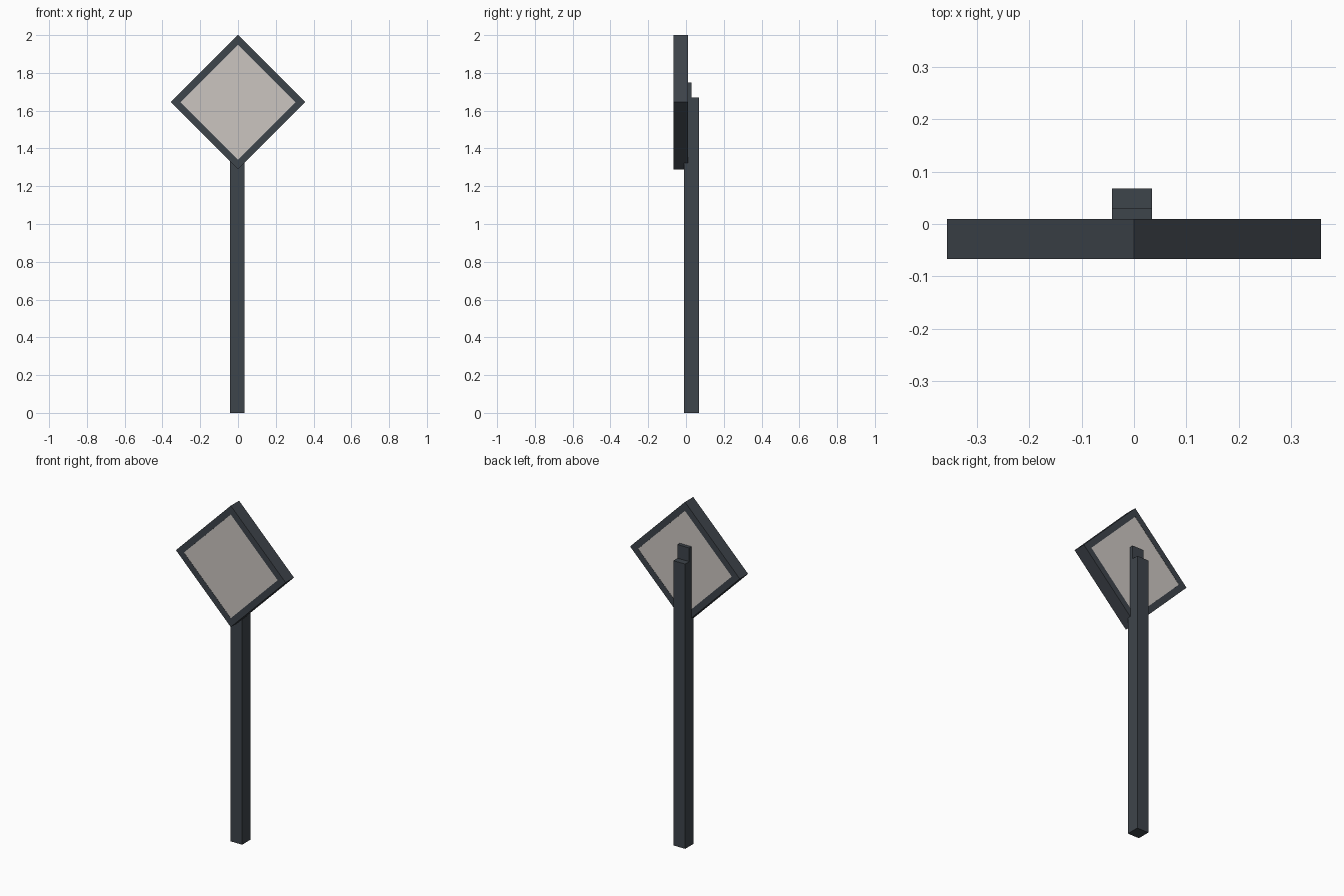
import bpy, bmesh

if "Cube" in bpy.data.objects:
    bpy.data.objects.remove(bpy.data.objects["Cube"])


def material(name, rgb):
    m = bpy.data.materials.new(name)
    m.diffuse_color = (*rgb, 1.0)
    m.use_nodes = True
    m.node_tree.nodes["Principled BSDF"].inputs["Base Color"].default_value = m.diffuse_color
    return m


dark = material("dark slate", (0.048, 0.058, 0.070))
pale = material("warm pale grey", (0.60, 0.56, 0.53))


def finish(name, bm, mat):
    bmesh.ops.recalc_face_normals(bm, faces=bm.faces)
    mesh = bpy.data.meshes.new(name)
    bm.to_mesh(mesh)
    bm.free()
    mesh.materials.append(mat)
    obj = bpy.data.objects.new(name, mesh)
    bpy.context.collection.objects.link(obj)


def diamond(bm, r, y, cz=1.645):
    return [bm.verts.new((x * r, y, cz + z * r))
            for x, z in ((0, 1), (1, 0), (0, -1), (-1, 0))]


def bridge(bm, a, b):
    for i in range(4):
        j = (i + 1) % 4
        bm.faces.new((a[i], a[j], b[j], b[i]))


# Diamond frame: a closed square ring standing on its corner
OUTER, INNER, FRONT, BACK = 0.356, 0.304, -0.067, 0.010
bm = bmesh.new()
rings = [diamond(bm, r, y) for r, y in
         ((OUTER, FRONT), (OUTER, BACK), (INNER, BACK), (INNER, FRONT))]
for k in range(4):
    bridge(bm, rings[k], rings[(k + 1) % 4])
finish("sign_frame", bm, dark)

# Panel filling the frame, almost flush on both sides
bm = bmesh.new()
front, back = diamond(bm, INNER, FRONT + 0.001), diamond(bm, INNER, BACK - 0.001)
bm.faces.new(front)
bm.faces.new(back)
bridge(bm, front, back)
finish("sign_panel", bm, pale)

# Post with a stepped top: the front tongue rises behind the panel
profile = [(-0.010, 0), (0.068, 0), (0.068, 1.67),
           (0.030, 1.67), (0.030, 1.75), (-0.010, 1.75)]
bm = bmesh.new()
face = bm.faces.new([bm.verts.new((-0.042, y, z)) for y, z in profile])
side = bmesh.ops.extrude_face_region(bm, geom=[face])["geom"]
bmesh.ops.translate(bm, vec=(0.076, 0, 0),
                    verts=[v for v in side if isinstance(v, bmesh.types.BMVert)])
finish("post", bm, dark)
